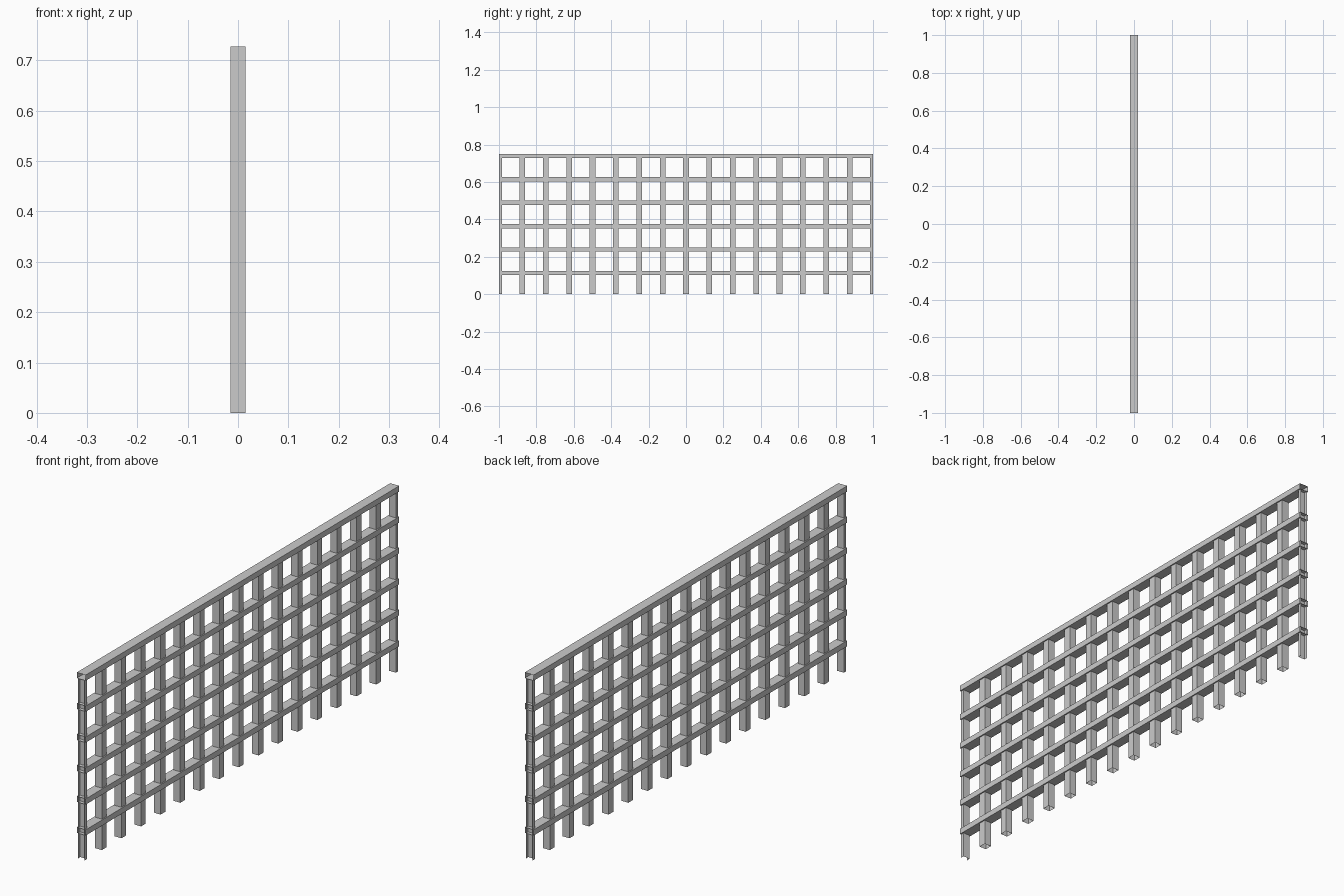
import bpy

if "Cube" in bpy.data.objects:
    bpy.data.objects.remove(bpy.data.objects["Cube"])

POST = 0.015          # half width of a post
RAIL = 0.02           # half depth of a rail
RAIL_H = 0.023        # rail height
STEP = 0.125          # lattice spacing


def sweep(name, profile, offset, closed):
    """Open-ended tube or channel: profile points swept along one offset."""
    n = len(profile)
    verts = list(profile) + [tuple(a + b for a, b in zip(p, offset)) for p in profile]
    count = n if closed else n - 1
    faces = [(i, (i + 1) % n, (i + 1) % n + n, i + n) for i in range(count)]
    mesh = bpy.data.meshes.new(name)
    mesh.from_pydata(verts, [], faces)
    obj = bpy.data.objects.new(name, mesh)
    bpy.context.collection.objects.link(obj)
    return obj


# Full square posts, hollow, reaching the underside of the top rail
post_top = 6 * STEP - RAIL_H
for i in range(-7, 8):
    y = i * STEP
    sweep("post", [(-POST, y - POST, 0), (POST, y - POST, 0),
                   (POST, y + POST, 0), (-POST, y + POST, 0)],
          (0, 0, post_top), True)

# Half posts at both ends, channels open to the outside
for s in (-1, 1):
    inner = s * (1 - POST)
    sweep("end_post", [(s * POST, s, 0), (s * POST, inner, 0),
                       (-s * POST, inner, 0), (-s * POST, s, 0)],
          (0, 0, post_top), False)

# Horizontal rails, open at both ends
for k in range(1, 7):
    top = k * STEP
    low = top - RAIL_H
    sweep("rail", [(-RAIL, -1, low), (-RAIL, -1, top),
                   (RAIL, -1, top), (RAIL, -1, low)],
          (0, 2, 0), True)
